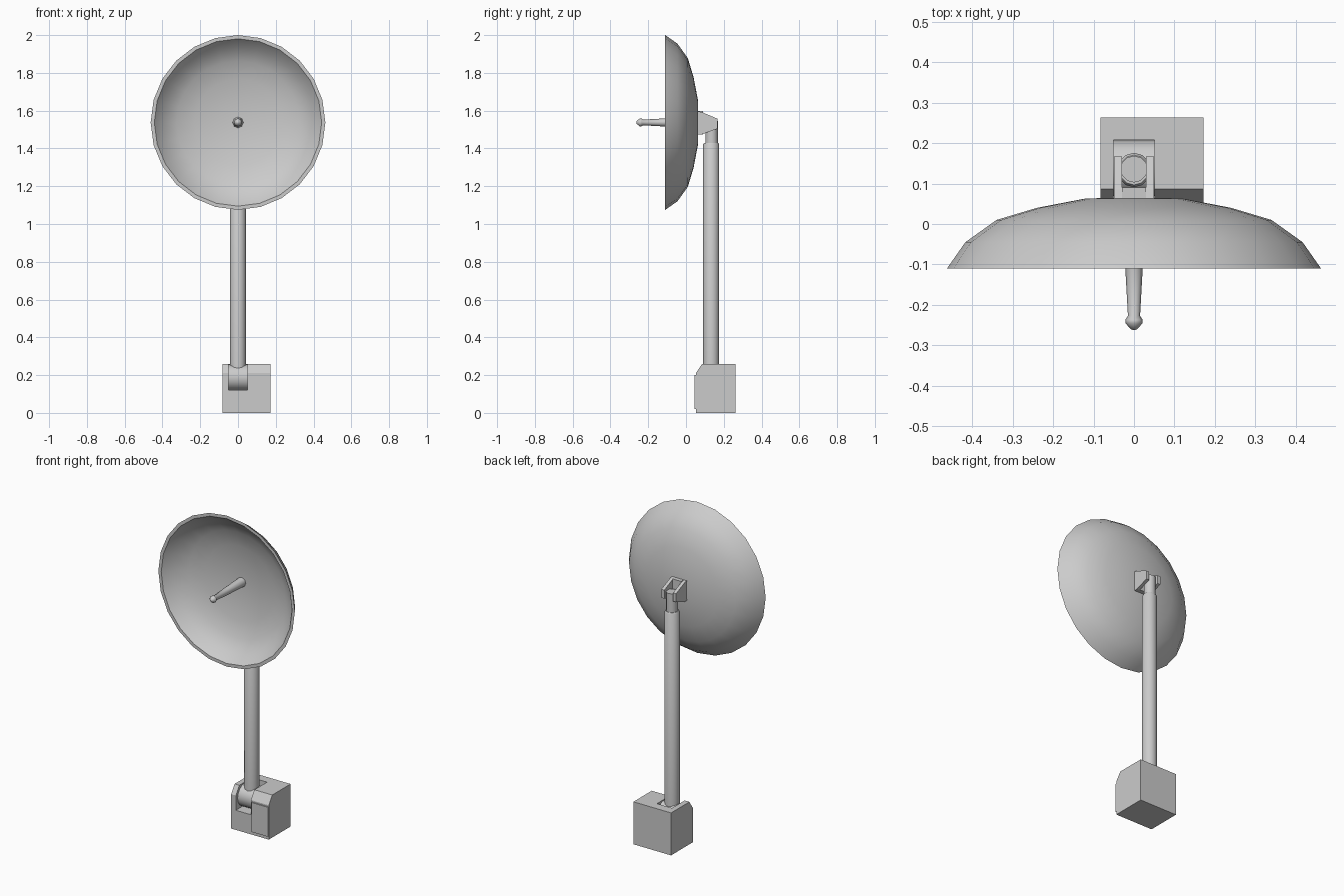
import bpy, bmesh, math
from mathutils import Vector

if "Cube" in bpy.data.objects:
    bpy.data.objects.remove(bpy.data.objects["Cube"])

grey = bpy.data.materials.new("mid_grey")
grey.diffuse_color = (0.6, 0.6, 0.6, 1.0)
grey.use_nodes = True
grey.node_tree.nodes["Principled BSDF"].inputs["Base Color"].default_value = grey.diffuse_color

DISH_Z = 1.5375   # height of the dish axis
POST_Y = 0.1335   # depth of the post axis


def finish(name, bm, angle):
    """Turn a bmesh into an object: flat if angle is 0, else smooth below it."""
    bmesh.ops.recalc_face_normals(bm, faces=bm.faces)
    me = bpy.data.meshes.new(name)
    bm.to_mesh(me)
    bm.free()
    me.materials.append(grey)
    if angle:
        for p in me.polygons:
            p.use_smooth = True
        me.set_sharp_from_angle(angle=math.radians(angle))
    ob = bpy.data.objects.new(name, me)
    bpy.context.collection.objects.link(ob)
    return ob


def lathe(name, profile, sides, axis, center, angle=35, phase=0.0):
    """Revolve (radius, distance) points about the x, y or z axis."""
    place = {"x": lambda a, b, h: (h, a, b),
             "y": lambda a, b, h: (a, h, b),
             "z": lambda a, b, h: (a, b, h)}[axis]
    bm = bmesh.new()
    rings = []
    for r, h in profile:
        n = 1 if r == 0 else sides
        ring = []
        for i in range(n):
            t = phase + 2 * math.pi * i / sides
            co = place(r * math.cos(t), r * math.sin(t), h)
            ring.append(bm.verts.new(Vector(co) + Vector(center)))
        rings.append(ring)
    for a, b in zip(rings, rings[1:]):
        for i in range(sides):
            j = (i + 1) % sides
            quad = [a[i % len(a)], a[j % len(a)], b[j % len(b)], b[i % len(b)]]
            bm.faces.new(list(dict.fromkeys(quad)))
    return finish(name, bm, angle)


def slab(name, outline, x0, x1):
    """Extrude a (y, z) outline from x0 to x1."""
    bm = bmesh.new()
    ends = [[bm.verts.new((x, y, z)) for y, z in outline] for x in (x0, x1)]
    for ring in ends:
        bm.faces.new(ring)
    for i in range(len(outline)):
        j = (i + 1) % len(outline)
        bm.faces.new((ends[0][i], ends[0][j], ends[1][j], ends[1][i]))
    return finish(name, bm, 0)


def rect(y0, y1, z0, z1):
    return [(y0, z0), (y1, z0), (y1, z1), (y0, z1)]


# Dish: shallow bowl with a flat rim, opening to the front
outer = [(0, 0.066), (0.12, 0.063), (0.24, 0.04), (0.34, 0.01),
         (0.417, -0.045), (0.4625, -0.11)]
inner = [(r * 0.958, -0.11 + (y + 0.11) * 0.83) for r, y in reversed(outer)]
lathe("dish", outer + inner, 24, "y", (0, 0, DISH_Z), 45)

# Feed horn: tapered rod with a small knob
lathe("feed_horn", [(0, 0.045), (0.029, 0.045), (0.0215, -0.11), (0.015, -0.227),
                    (0.0215, -0.237), (0.0215, -0.245), (0.007, -0.261), (0, -0.262)],
      8, "y", (0, 0, DISH_Z), 50)

# Bracket behind the dish: back plate and two tapering cheeks
slab("bracket_plate", rect(0.055, 0.09, 1.475, 1.597), -0.03, 0.03)
cheek = [(0.055, 1.475), (0.085, 1.475), (0.167, 1.505),
         (0.167, 1.557), (0.085, 1.592), (0.055, 1.599)]
for side, x0 in (("left", -0.05), ("right", 0.03)):
    slab("bracket_cheek_" + side, cheek, x0, x0 + 0.02)

# Post: wide lower tube and thinner upper tube
lathe("post", [(0, 0.19), (0.0425, 0.19), (0.0425, 1.422), (0.037, 1.43), (0, 1.43)],
      12, "z", (0, POST_Y, 0))
lathe("upper_tube", [(0, 1.40), (0.033, 1.40), (0.033, 1.545), (0, 1.545)],
      12, "z", (0, POST_Y + 0.002, 0))

# Base block with a chamfered front top edge and a slot for the hinge
base = slab("base_block", [(0.052, 0), (0.263, 0), (0.263, 0.26), (0.086, 0.26),
                           (0.052, 0.21)], -0.083, 0.172)
cutter = slab("slot_cutter", rect(0.0, 0.208, 0.12, 0.32), -0.051, 0.051)
cutter.hide_render = True
cutter.hide_viewport = True
cut = base.modifiers.new("slot", "BOOLEAN")
cut.object = cutter
cut.operation = "DIFFERENCE"
cut.solver = "EXACT"

# Front cover and hinge barrel
slab("front_cover", rect(0.045, 0.053, 0.02, 0.2), 0.06, 0.17)
lathe("hinge_barrel", [(0, -0.051), (0.069, -0.051), (0.069, 0.051), (0, 0.051)],
      16, "x", (0, 0.138, 0.187))
